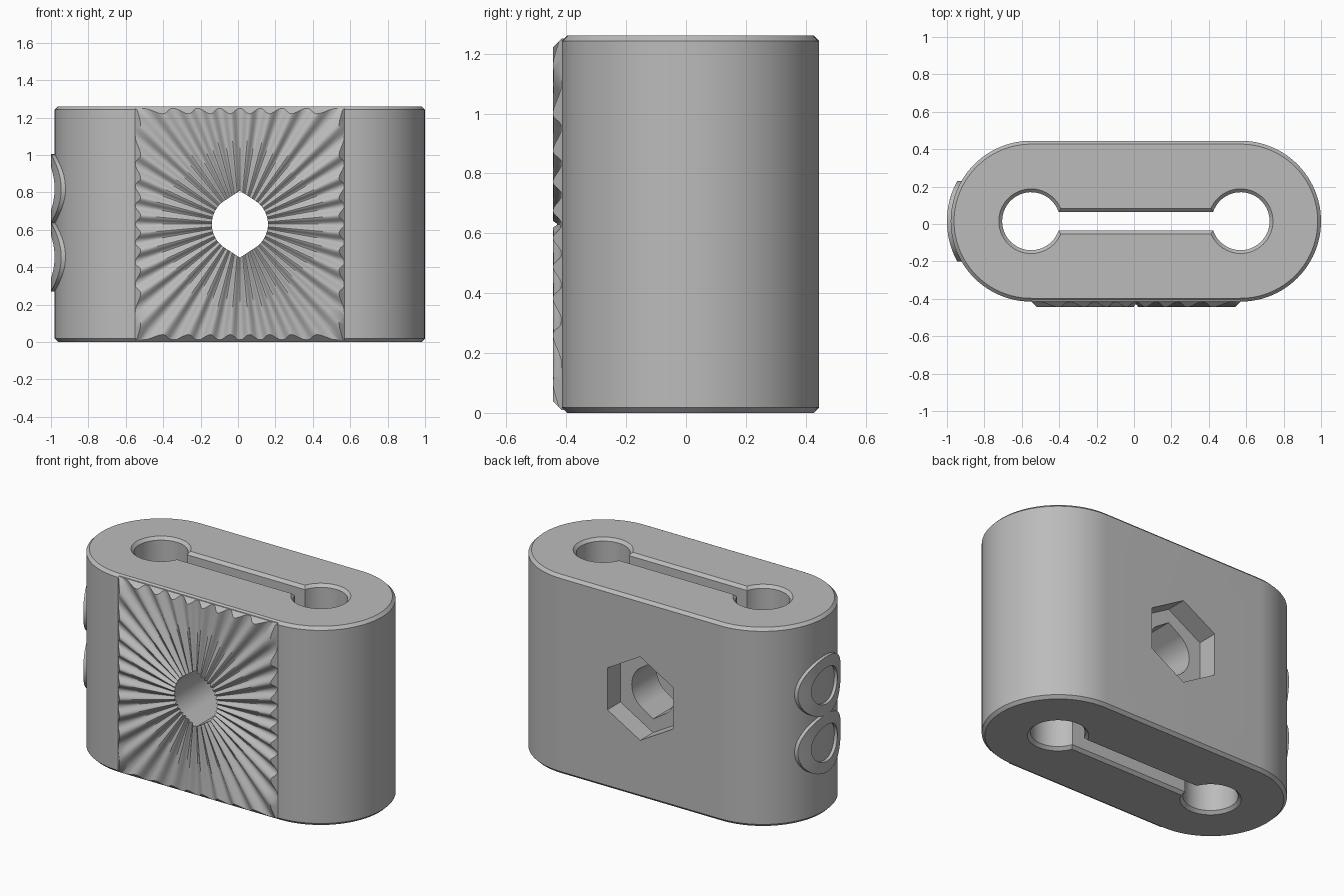
import bpy, bmesh, math
from math import sin, cos, pi

if "Cube" in bpy.data.objects:
    bpy.data.objects.remove(bpy.data.objects["Cube"])

# Shared dimensions
CX, CY, CZ, HEIGHT = 0.01, 0.015, 0.63, 1.26
HALF, RADIUS, CHAMFER = 0.56, 0.43, 0.018
FRONT, BACK = CY - RADIUS, CY + RADIUS
TEETH, DEPTH = 36, 0.03

grey = bpy.data.materials.new("plain grey")
grey.use_nodes = True
grey.diffuse_color = (0.5, 0.5, 0.5, 1)
grey.node_tree.nodes["Principled BSDF"].inputs["Base Color"].default_value = (0.5, 0.5, 0.5, 1)


def loft(name, rings, wrap=False):
    """Skin a list of equal loops; cap the ends, or join last to first."""
    bm = bmesh.new()
    loops = [[bm.verts.new(p) for p in ring] for ring in rings]
    n = len(loops[0])
    pairs = list(zip(loops, loops[1:]))
    if wrap:
        pairs.append((loops[-1], loops[0]))
    else:
        bm.faces.new(loops[0])
        bm.faces.new(loops[-1])
    for a, b in pairs:
        for i in range(n):
            j = (i + 1) % n
            bm.faces.new((a[i], a[j], b[j], b[i]))
    bmesh.ops.recalc_face_normals(bm, faces=bm.faces)
    mesh = bpy.data.meshes.new(name)
    bm.to_mesh(mesh)
    bm.free()
    mesh.materials.append(grey)
    obj = bpy.data.objects.new(name, mesh)
    bpy.context.collection.objects.link(obj)
    return obj


def activate(obj):
    bpy.ops.object.select_all(action='DESELECT')
    obj.select_set(True)
    bpy.context.view_layer.objects.active = obj


def smooth(obj, angle=30):
    activate(obj)
    bpy.ops.object.shade_smooth_by_angle(angle=math.radians(angle))


def cut(obj, cutter):
    mod = obj.modifiers.new("cut", 'BOOLEAN')
    mod.operation, mod.solver, mod.object = 'DIFFERENCE', 'EXACT', cutter
    activate(obj)
    bpy.ops.object.modifier_apply(modifier=mod.name)
    bpy.data.objects.remove(cutter)


def arc(x, r, start, end, z, n=48):
    return [(x + r * cos(start + (end - start) * i / n),
             CY + r * sin(start + (end - start) * i / n), z) for i in range(n + 1)]


def stadium(offset, z):
    r = RADIUS + offset
    return (arc(CX + HALF, r, -pi / 2, pi / 2, z)
            + arc(CX - HALF, r, pi / 2, 1.5 * pi, z))


def keyhole(offset, z):
    r = 0.155 + offset
    b = math.asin((0.05 + offset) / r)
    return (arc(CX - HALF, r, b, 2 * pi - b, z)
            + arc(CX + HALF, r, pi + b, 3 * pi - b, z))


def bolt_radius(t):
    """Round bore with a shallow point at the top and the bottom."""
    lean = abs(math.asin(cos(t)))
    tip = math.radians(33)
    return 0.15 / cos(tip - lean) if lean < tip else 0.15


def upright(radius, angles, y):
    return [(CX + radius(t) * cos(t), y, CZ + radius(t) * sin(t)) for t in angles]


# Body: rounded block with chamfered rims
body = loft("body", [stadium(-CHAMFER, 0), stadium(0, CHAMFER),
                     stadium(0, HEIGHT - CHAMFER), stadium(-CHAMFER, HEIGHT)])

# Two cable bores joined by a slot, flared at both ends
over = 0.01
flare = CHAMFER + over
cut(body, loft("keyhole_cutter", [keyhole(flare, -over), keyhole(0, CHAMFER),
                                  keyhole(0, HEIGHT - CHAMFER),
                                  keyhole(flare, HEIGHT + over)]))

# Bolt bore through the middle and hexagonal nut pocket at the back
ANGLES = [2 * pi * i / 360 for i in range(360)]
cut(body, loft("bolt_cutter", [upright(bolt_radius, ANGLES, y) for y in (FRONT - 0.1, BACK + 0.1)]))
hexagon = [pi / 6 + pi / 3 * i for i in range(6)]
cut(body, loft("nut_cutter", [upright(lambda t: 0.265, hexagon, y) for y in (BACK - 0.13, BACK + 0.1)]))
smooth(body)


# Front plate with radial rounded serrations
def tooth_height(t, r):
    groove = DEPTH * min(1, 0.3 + 1.3 * r)
    return max(0.002, DEPTH - groove * (1 + cos(TEETH * t)) / 2)


def edge_radius(t, inset=0):
    return min((HALF - inset) / max(abs(cos(t)), 1e-6),
               (0.62 - inset) / max(abs(sin(t)), 1e-6))


def plate_ring(f):
    ring = []
    for t in ANGLES:
        inner = bolt_radius(t)
        outer = edge_radius(t, tooth_height(t, edge_radius(t)))
        r = inner + (outer - inner) * f
        ring.append((CX + r * cos(t), FRONT - tooth_height(t, r), CZ + r * sin(t)))
    return ring


STEPS = 8
plate = loft("serrated_plate",
             [upright(bolt_radius, ANGLES, FRONT + 0.015)]
             + [plate_ring(i / STEPS) for i in range(STEPS + 1)]
             + [upright(edge_radius, ANGLES, y) for y in (FRONT, FRONT + 0.015)], wrap=True)
smooth(plate, 35)


# Two raised oval rings wrapped on the rounded end
def end_ring(name, zc):
    def loop(ry, rz, shell):
        points = []
        for i in range(64):
            t = 2 * pi * i / 64
            y = ry * cos(t)
            points.append((CX - HALF - math.sqrt(shell ** 2 - y ** 2), CY + y, zc + rz * sin(t)))
        return points
    low, high = RADIUS - 0.01, RADIUS + 0.02
    smooth(loft(name, [loop(0.13, 0.115, low), loop(0.13, 0.115, high),
                       loop(0.17, 0.15, high), loop(0.215, 0.184, high),
                       loop(0.215, 0.184, low)], wrap=True))


end_ring("upper_end_ring", 0.82)
end_ring("lower_end_ring", 0.455)
